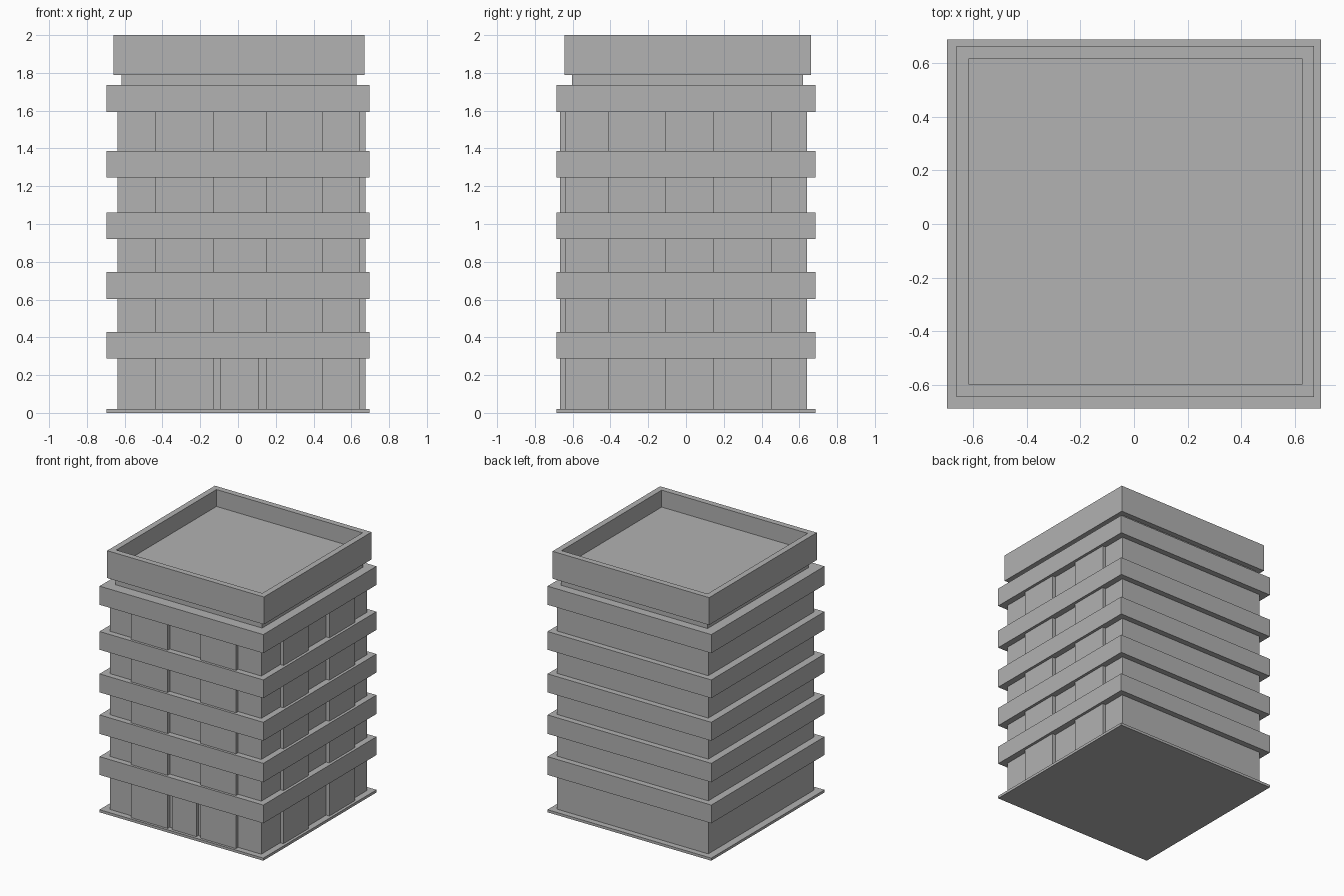
import bpy
import bmesh

if "Cube" in bpy.data.objects:
    bpy.data.objects.remove(bpy.data.objects["Cube"])

GREY = (0.445, 0.445, 0.445, 1)
concrete = bpy.data.materials.new("grey concrete")
concrete.use_nodes = True
concrete.diffuse_color = GREY
concrete.node_tree.nodes["Principled BSDF"].inputs["Base Color"].default_value = GREY


def add_box(bm, xs, ys, zs):
    """Add a box spanning three (low, high) ranges."""
    verts = bmesh.ops.create_cube(bm, size=1)["verts"]
    for v in verts:
        v.co = [r[0] if c < 0 else r[1] for c, r in zip(v.co, (xs, ys, zs))]


def finish(name, bm):
    bmesh.ops.recalc_face_normals(bm, faces=bm.faces)
    mesh = bpy.data.meshes.new(name)
    bm.to_mesh(mesh)
    bm.free()
    mesh.materials.append(concrete)
    obj = bpy.data.objects.new(name, mesh)
    bpy.context.collection.objects.link(obj)


def box(name, xs, ys, zs):
    bm = bmesh.new()
    add_box(bm, xs, ys, zs)
    finish(name, bm)


# Ground slab, wall core and the recessed neck under the roof
SLAB_X, SLAB_Y = (-0.695, 0.695), (-0.686, 0.686)
WALL_X, WALL_Y = (-0.638, 0.647), (-0.641, 0.641)
box("ground_slab", SLAB_X, SLAB_Y, (0, 0.02))
box("wall_core", WALL_X, WALL_Y, (0.02, 1.7))
box("roof_neck", (-0.617, 0.627), (-0.603, 0.62), (1.7, 1.8))

# Projecting band above each storey
bands = [(0.287, 0.427), (0.602, 0.747), (0.92, 1.062), (1.247, 1.387), (1.592, 1.735)]
for i, zs in enumerate(bands):
    box(f"floor_band_{i + 1}", SLAB_X, SLAB_Y, zs)

# Raised wall panels on the front and the +x side, one set per storey
floor_z = 0.02
for i, (band_low, band_high) in enumerate(bands):
    zs = (floor_z, band_low)
    front, side = bmesh.new(), bmesh.new()
    for xs in ((-0.44, -0.13), (0.15, 0.45)):
        add_box(front, xs, (-0.667, -0.6), zs)
    for ys in ((-0.41, -0.105), (0.145, 0.455)):
        add_box(side, (0.6, 0.674), ys, zs)
    finish(f"front_panels_{i + 1}", front)
    finish(f"side_panels_{i + 1}", side)
    floor_z = band_high

# Entrance door
box("entrance_door", (-0.095, 0.112), (-0.664, -0.6), (0.02, 0.287))

# Roof parapet: a block with its top inset and pushed down
bm = bmesh.new()
add_box(bm, (-0.66, 0.67), (-0.643, 0.662), (1.79, 2))
bm.normal_update()
top = max(bm.faces, key=lambda f: f.calc_center_median().z)
bmesh.ops.inset_region(bm, faces=[top], thickness=0.064)
floor = bmesh.ops.extrude_face_region(bm, geom=[top])["geom"]
bmesh.ops.delete(bm, geom=[top], context="FACES_ONLY") if top.is_valid else None
for v in (g for g in floor if isinstance(g, bmesh.types.BMVert)):
    v.co.z = 1.87
finish("roof_parapet", bm)
